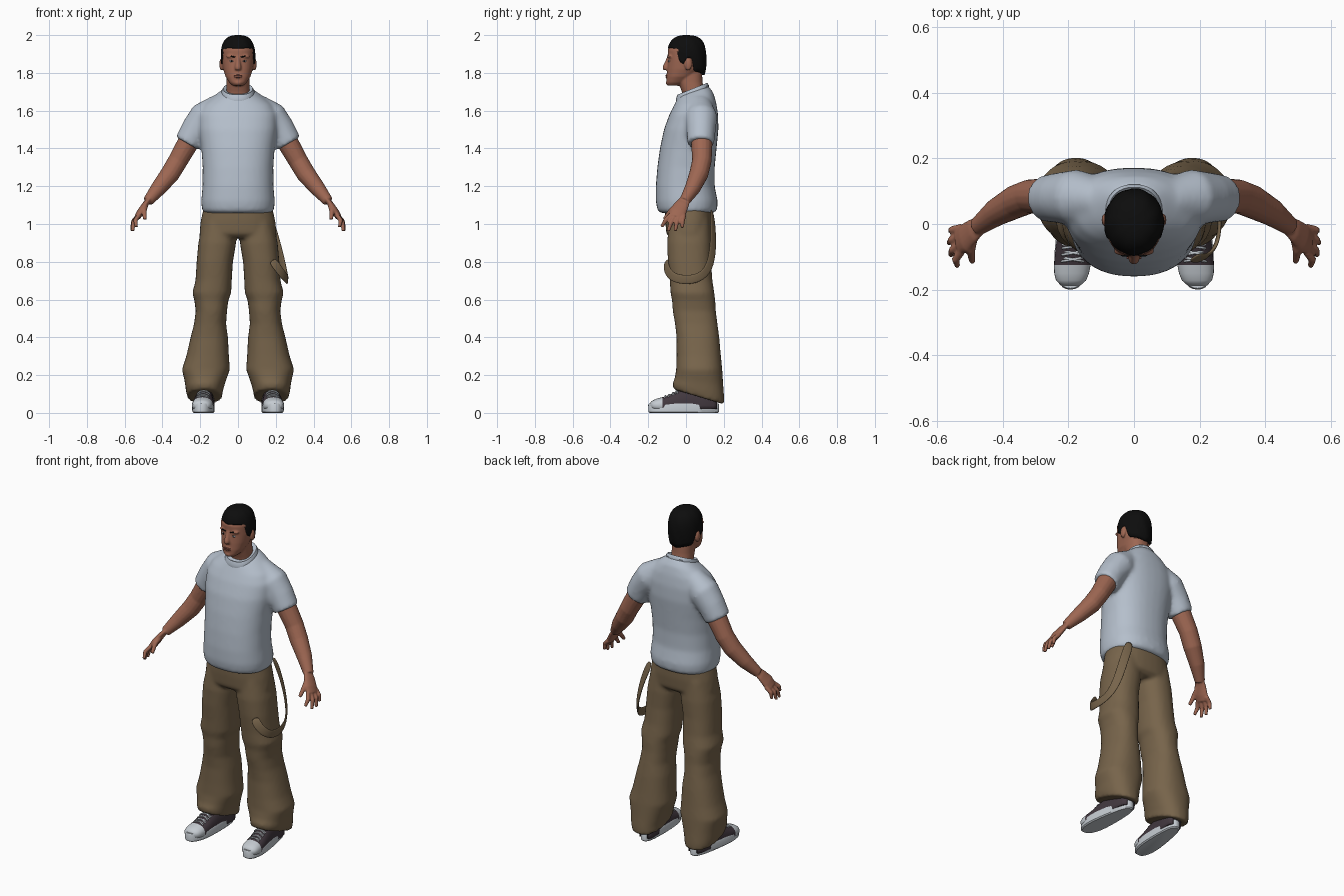
import bpy, bmesh, math
from mathutils import Vector as V

if "Cube" in bpy.data.objects:
    bpy.data.objects.remove(bpy.data.objects["Cube"])


def material(name, rgb):
    m = bpy.data.materials.new(name)
    m.diffuse_color = (*rgb, 1)
    m.use_nodes = True
    m.node_tree.nodes["Principled BSDF"].inputs["Base Color"].default_value = m.diffuse_color
    return m


SHIRT = material("pale grey blue", (0.46, 0.52, 0.60))
SKIN = material("tan skin", (0.34, 0.135, 0.085))
KHAKI = material("khaki brown", (0.185, 0.128, 0.070))
BLACK = material("black hair", (0.004, 0.004, 0.004))
DARK = material("dark plum canvas", (0.055, 0.040, 0.050))
WHITE = material("off white rubber", (0.56, 0.60, 0.64))
LIP = material("lip", (0.22, 0.075, 0.055))


def ring(c, u, v, n=32, p=2.0):
    """Superellipse ring around c spanned by half-axes u and v."""
    out = []
    for i in range(n):
        a = 2 * math.pi * i / n
        ca, sa = math.cos(a), math.sin(a)
        out.append(V(c) + V(u) * math.copysign(abs(ca) ** (2 / p), ca)
                   + V(v) * math.copysign(abs(sa) ** (2 / p), sa))
    return out


def level(z, xc, rx, yf, yb, slope=0.0, p=2.3, n=32):
    """Horizontal ring from front yf to back yb, tilted by slope."""
    ry = (yb - yf) / 2
    return ring((xc, (yf + yb) / 2, z), (rx, 0, 0), (0, ry, ry * slope), n, p)


def loft(bm, rings):
    rows = [[bm.verts.new(q) for q in r] for r in rings]
    n = len(rows[0])
    for a, b in zip(rows, rows[1:]):
        for i in range(n):
            bm.faces.new((a[i], a[(i + 1) % n], b[(i + 1) % n], b[i]))
    bm.faces.new(rows[0])
    bm.faces.new(rows[-1])


def tube(bm, pts, radii, wide=(0, 1, 0), flat=1.0, n=16):
    """Limb along pts; flat scales the thickness across the wide direction."""
    pts = [V(q) for q in pts]
    rings = []
    for i, c in enumerate(pts):
        t = (pts[min(i + 1, len(pts) - 1)] - pts[max(i - 1, 0)]).normalized()
        w = V(wide)
        u = (w - t * w.dot(t)).normalized()
        rings.append(ring(c, u * radii[i], t.cross(u) * radii[i] * flat, n))
    loft(bm, rings)


def ball(bm, c, r):
    vs = bmesh.ops.create_uvsphere(bm, u_segments=16, v_segments=10, radius=1)["verts"]
    for q in vs:
        q.co = V((q.co.x * r[0], q.co.y * r[1], q.co.z * r[2])) + V(c)


def finish(name, bm, mats, voxel=0, relax=0, subdiv=0):
    bmesh.ops.recalc_face_normals(bm, faces=bm.faces[:])
    me = bpy.data.meshes.new(name)
    bm.to_mesh(me)
    bm.free()
    for m in mats:
        me.materials.append(m)
    for f in me.polygons:
        f.use_smooth = True
    ob = bpy.data.objects.new(name, me)
    bpy.context.collection.objects.link(ob)
    if voxel:
        m = ob.modifiers.new("blend", "REMESH")
        m.mode, m.voxel_size, m.use_smooth_shade = "VOXEL", voxel, True
    if relax:
        m = ob.modifiers.new("relax", "SMOOTH")
        m.factor, m.iterations = 0.5, relax
    if subdiv:
        m = ob.modifiers.new("round", "SUBSURF")
        m.levels = m.render_levels = subdiv
    return ob


# T-shirt: torso, sleeves and neckband blended together
bm = bmesh.new()
torso = [(1.058, .178, -.138, .15), (1.075, .191, -.152, .165), (1.12, .195, -.16, .168),
         (1.2, .188, -.16, .152), (1.3, .187, -.152, .152), (1.4, .194, -.138, .162),
         (1.5, .208, -.117, .172), (1.58, .208, -.088, .17), (1.635, .18, -.065, .16, .08),
         (1.675, .13, -.05, .145, .2), (1.705, .082, -.04, .118, .35)]
loft(bm, [level(r[0], 0, *r[1:4], *(r[4:] or (0,))) for r in torso])
for s in (1, -1):
    tube(bm, [(s * .10, .075, 1.63), (s * .175, .08, 1.565), (s * .225, .08, 1.50), (s * .268, .078, 1.425)],
         [.062, .087, .078, .072])
finish("t_shirt", bm, [SHIRT], .011, 8)
bm = bmesh.new()
loft(bm, [level(z, 0, r, .034 - r, .034 + r, .4) for z, r in ((1.685, .086), (1.70, .087), (1.716, .078), (1.71, .07))])
finish("shirt_collar", bm, [SHIRT])

# Trousers: pelvis and two baggy legs with slanted hems
bm = bmesh.new()
loft(bm, [level(*r) for r in ((1.10, 0, .178, -.11, .14), (1.02, 0, .197, -.11, .142),
                              (.95, 0, .205, -.105, .137), (.925, 0, .19, -.08, .11))])
leg = [(1.02, .1, .085, -.09, .125), (.9, .11, .1, -.1, .133), (.8, .123, .096, -.096, .133),
       (.7, .129, .096, -.086, .14), (.635, .139, .103, -.082, .15), (.595, .141, .09, -.074, .155),
       (.54, .141, .083, -.07, .158), (.47, .148, .085, -.058, .167), (.4, .152, .099, -.05, .176),
       (.3, .161, .113, -.05, .185), (.23, .17, .127, -.052, .192), (.165, .174, .108, -.06, .197, -.12),
       (.12, .178, .098, -.072, .202, -.25), (.085, .176, .092, -.066, .202, -.3)]
for s in (1, -1):
    loft(bm, [level(r[0], s * r[1], *r[2:]) for r in leg])
finish("trousers", bm, [KHAKI], .011, 4)

# Loose strap hanging in a loop at the side
bm = bmesh.new()
path = [V(q) for q in ((.14, .135, 1.08), (.185, .145, .97), (.222, .142, .84), (.247, .115, .745),
                       (.26, .05, .705), (.262, -.03, .705), (.243, -.085, .725), (.205, -.108, .775),
                       (.18, -.10, .81))]
rings = []
for i, c in enumerate(path):
    t = (path[min(i + 1, 8)] - path[max(i - 1, 0)]).normalized()
    w = t.cross(V((c.x - .1, c.y - .02, 0)).normalized()).normalized()
    rings.append(ring(c, w * .026, t.cross(w) * .006, 8, 4))
loft(bm, rings)
finish("side_strap", bm, [KHAKI], subdiv=2)

# Arms and hands
for s, side in ((1, "left"), (-1, "right")):
    bm = bmesh.new()

    def P(*pts):
        return [(s * x, y, z) for x, y, z in pts]
    tube(bm, P((.22, .08, 1.52), (.27, .084, 1.42), (.318, .084, 1.335), (.36, .068, 1.265),
               (.42, .035, 1.19), (.477, -.008, 1.12)), [.056, .056, .052, .051, .042, .028])
    tube(bm, P((.465, 0, 1.135), (.49, -.02, 1.105), (.515, -.043, 1.065), (.533, -.052, 1.035)),
         [.027, .038, .046, .04], flat=.42)
    tips = [(.538, -.128, .985), (.558, -.094, .962), (.563, -.057, .963), (.559, -.02, .98)]
    for k, tip in enumerate(tips):
        base = V((.525, -.083 + .024 * k, 1.045))
        mid = (base + V(tip)) / 2 + V((.012, -.003, .004))
        tube(bm, P(base, mid, tip), [.0125, .0125, .009], n=10)
    tube(bm, P((.49, -.03, 1.105), (.497, -.08, 1.07), (.493, -.115, 1.025)), [.017, .014, .010], (1, 0, 0), n=10)
    finish(side + "_arm", bm, [SKIN], .005, 3)

# Head with neck, nose, jaw and ears
bm = bmesh.new()
loft(bm, [level(*r) for r in ((1.64, 0, .07, -.01, .11), (1.70, 0, .062, -.022, .095),
                              (1.75, 0, .06, -.04, .088), (1.80, 0, .06, -.05, .085))])
loft(bm, [level(*r) for r in ((1.732, 0, .028, -.094, -.03), (1.748, 0, .046, -.103, .0),
                              (1.78, 0, .066, -.102, .04), (1.82, 0, .079, -.1, .085),
                              (1.865, 0, .085, -.096, .098), (1.92, 0, .085, -.097, .098),
                              (1.96, 0, .073, -.08, .085), (1.98, 0, .045, -.05, .06))])
tube(bm, [(0, -.09, 1.885), (0, -.098, 1.86), (0, -.107, 1.83), (0, -.107, 1.815)],
     [.010, .012, .017, .015], (1, 0, 0))
ball(bm, (0, -.095, 1.78), (.026, .013, .016))
ball(bm, (0, -.094, 1.748), (.022, .013, .014))
for s in (1, -1):
    ball(bm, (s * .033, -.083, 1.887), (.03, .014, .009))
    ball(bm, (s * .088, .012, 1.845), (.011, .02, .033))
finish("head", bm, [SKIN], .005, 4)

# Eyes, brows and lips
bm = bmesh.new()
for s in (1, -1):
    ball(bm, (s * .033, -.088, 1.862), (.013, .007, .005))
finish("eye_whites", bm, [WHITE])
bm = bmesh.new()
for s in (1, -1):
    ball(bm, (s * .033, -.0925, 1.862), (.005, .004, .005))
    tube(bm, [(s * .015, -.096, 1.883), (s * .035, -.095, 1.888), (s * .056, -.081, 1.883)], [.003, .004, .002], (0, 0, 1))
finish("pupils_and_brows", bm, [BLACK])
bm = bmesh.new()
for z in (1.786, 1.778):
    ball(bm, (0, -.1035, z), (.023, .006, .0045))
finish("lips", bm, [LIP])

# Short hair: cap running from the crown down to a varying hairline
LINE = [(0, 1.928), (38, 1.932), (58, 1.925), (68, 1.86), (82, 1.845), (88, 1.88), (104, 1.88), (116, 1.81), (180, 1.79)]


def hairline(a):
    for (a0, z0), (a1, z1) in zip(LINE, LINE[1:]):
        if a <= a1:
            return z0 + (z1 - z0) * (a - a0) / (a1 - a0)
    return LINE[-1][1]


bm = bmesh.new()
N, ROWS = 72, 14
rings = [[] for _ in range(ROWS + 1)]
for i in range(N):
    a = 2 * math.pi * i / N
    zb = hairline(math.degrees(min(a, 2 * math.pi - a)))
    for k in range(ROWS + 1):
        z = zb + (2.0 - zb) * math.sin(math.pi / 2 * max(k - 1, 0) / (ROWS - .9))
        h = (z - 1.87) / .13
        f = (1 - h ** 2.8) ** (1 / 2.8) if h > 0 else 1 - .22 * h * h
        f *= .86 if k == 0 else 1 + .012 * math.sin(9 * a + 40 * z)
        rings[k].append(V((.0915 * f * math.sin(a), .004 - .104 * f * math.cos(a), z)))
loft(bm, rings)
finish("hair", bm, [BLACK])

# Canvas shoes: rubber sole, upper with white toe cap, laces
UPPER = [(-.187, .03, .058), (-.172, .046, .068), (-.15, .053, .077), (-.125, .056, .083), (-.09, .056, .094),
         (-.05, .054, .115), (0, .05, .135), (.08, .046, .14), (.145, .043, .13), (.165, .032, .12)]
for s, side in ((1, "left"), (-1, "right")):
    def place(bm):
        for q in bm.verts:
            q.co.x = s * (.178 + q.co.x - .08 * q.co.y)

    bm = bmesh.new()
    loft(bm, [ring((0, -.012, z), (.062 - d, 0, 0), (0, .188 - d, 0), 40, 2.5)
              for z, d in ((0, .008), (.006, .001), (.042, 0), (.05, .004), (.05, .012))])
    for q in bm.verts:
        q.co.x *= 1 - .22 * min(1, max(0, (q.co.y + .12) / .2))
    place(bm)
    ob = finish(side + "_shoe_sole", bm, [WHITE])

    bm = bmesh.new()
    loft(bm, [ring((0, y, .04), (w, 0, 0), (0, 0, h - .04), 28, 2.2) for y, w, h in UPPER])
    for q in bm.verts:
        q.co.z = max(q.co.z, .02)
    for f in bm.faces:
        f.material_index = int(f.calc_center_median().y < -.125)
    place(bm)
    finish(side + "_shoe_upper", bm, [DARK, WHITE])

    bm = bmesh.new()
    for y, h in ((-.108, .089), (-.088, .095), (-.068, .105), (-.05, .115)):
        for d in (1, -1):
            tube(bm, [(-.034, y - .006 * d, h - .013), (-.017, y - .003 * d, h - .001), (0, y, h + .002),
                      (.017, y + .003 * d, h - .001), (.034, y + .006 * d, h - .013)], [.004] * 5, n=8)
    place(bm)
    finish(side + "_shoe_laces", bm, [WHITE])

# Keep crisp edges on the hard-edged pieces
for ob in bpy.context.collection.objects:
    ob.select_set("sole" in ob.name or "collar" in ob.name)
    if ob.select_get():
        bpy.context.view_layer.objects.active = ob
bpy.ops.object.shade_smooth_by_angle(angle=math.radians(40))
